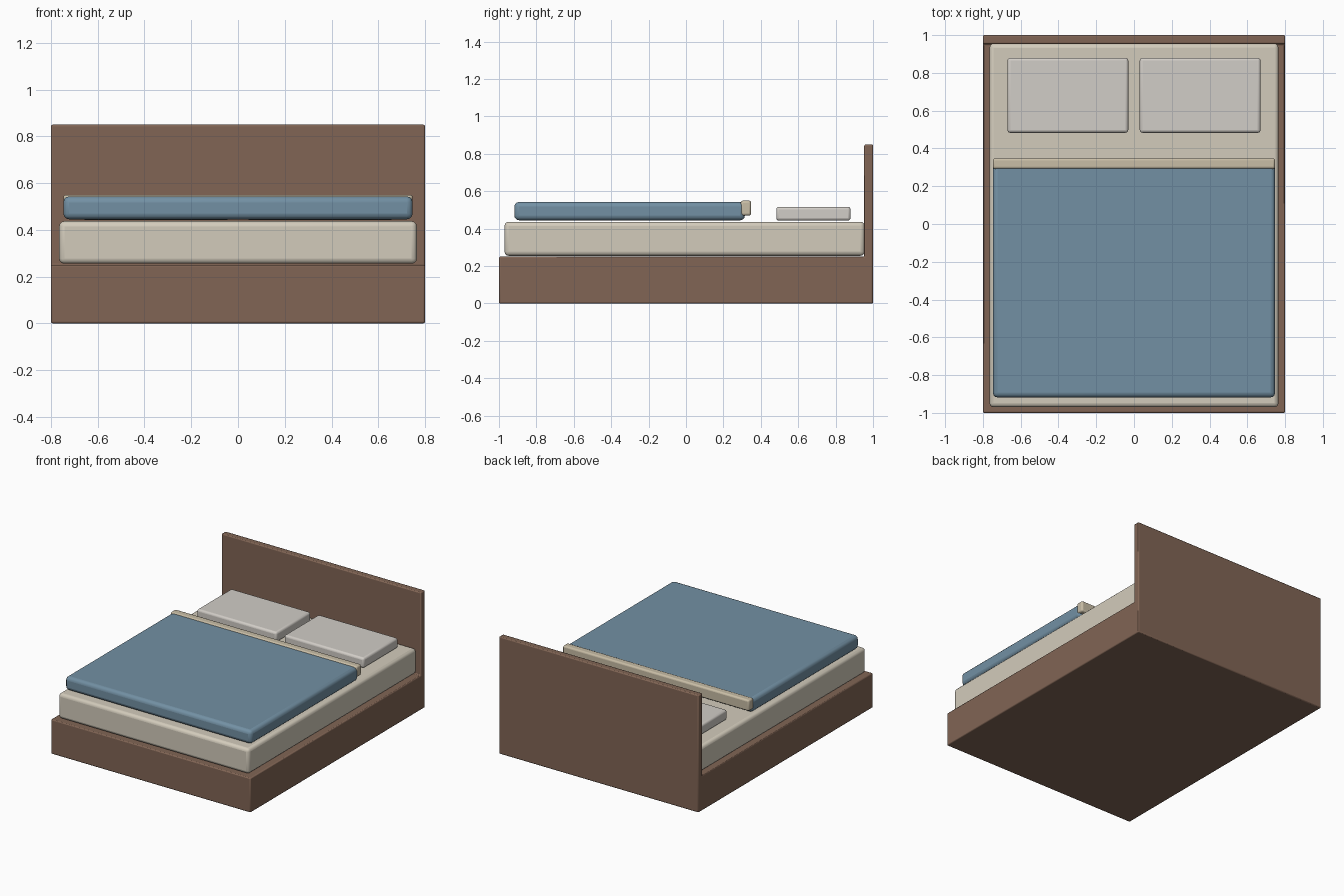
import bpy, bmesh

if "Cube" in bpy.data.objects:
    bpy.data.objects.remove(bpy.data.objects["Cube"])


def material(name, rgb):
    m = bpy.data.materials.new(name)
    m.diffuse_color = (*rgb, 1)
    m.use_nodes = True
    m.node_tree.nodes["Principled BSDF"].inputs["Base Color"].default_value = m.diffuse_color
    return m


wood = material("brown_wood", (0.22, 0.13, 0.09))
cream = material("cream_fabric", (0.65, 0.60, 0.50))
linen = material("pale_linen", (0.64, 0.61, 0.57))
blue = material("blue_fabric", (0.17, 0.28, 0.37))
sand = material("sand_fabric", (0.58, 0.51, 0.38))


def prism(name, profile, x0, x1, bevel, mat, segments=3):
    """Extrude a (y, z) profile along x and round its edges."""
    bm = bmesh.new()
    face = bm.faces.new([bm.verts.new((x0, y, z)) for y, z in profile])
    out = bmesh.ops.extrude_face_region(bm, geom=[face])
    moved = [v for v in out["geom"] if isinstance(v, bmesh.types.BMVert)]
    bmesh.ops.translate(bm, verts=moved, vec=(x1 - x0, 0, 0))
    bmesh.ops.recalc_face_normals(bm, faces=bm.faces)
    mesh = bpy.data.meshes.new(name)
    bm.to_mesh(mesh)
    bm.free()
    mesh.materials.append(mat)
    ob = bpy.data.objects.new(name, mesh)
    bpy.context.collection.objects.link(ob)
    mod = ob.modifiers.new("rounded_edges", "BEVEL")
    mod.width = bevel
    mod.segments = segments
    bpy.ops.object.select_all(action="DESELECT")
    ob.select_set(True)
    bpy.context.view_layer.objects.active = ob
    bpy.ops.object.shade_smooth_by_angle()
    return ob


def box(name, x, y, z, bevel, mat):
    profile = [(y[0], z[0]), (y[1], z[0]), (y[1], z[1]), (y[0], z[1])]
    return prism(name, profile, x[0], x[1], bevel, mat)


# Base and headboard share one L-shaped side profile
prism("bed_frame", [(-1, 0), (1, 0), (1, 0.85), (0.953, 0.85), (0.953, 0.25), (-1, 0.25)],
      -0.8, 0.8, 0.007, wood, 2)

# Mattress
box("mattress", (-0.765, 0.765), (-0.97, 0.955), (0.255, 0.437), 0.022, cream)

# Blanket and its turned-down edge
box("blanket", (-0.747, 0.747), (-0.918, 0.315), (0.445, 0.543), 0.025, blue)
box("blanket_fold", (-0.747, 0.747), (0.292, 0.348), (0.47, 0.55), 0.012, sand)

# Pair of pillows
for side, cx in (("left", -0.35), ("right", 0.35)):
    box(side + "_pillow", (cx - 0.32, cx + 0.32), (0.483, 0.88), (0.443, 0.517), 0.015, linen)
